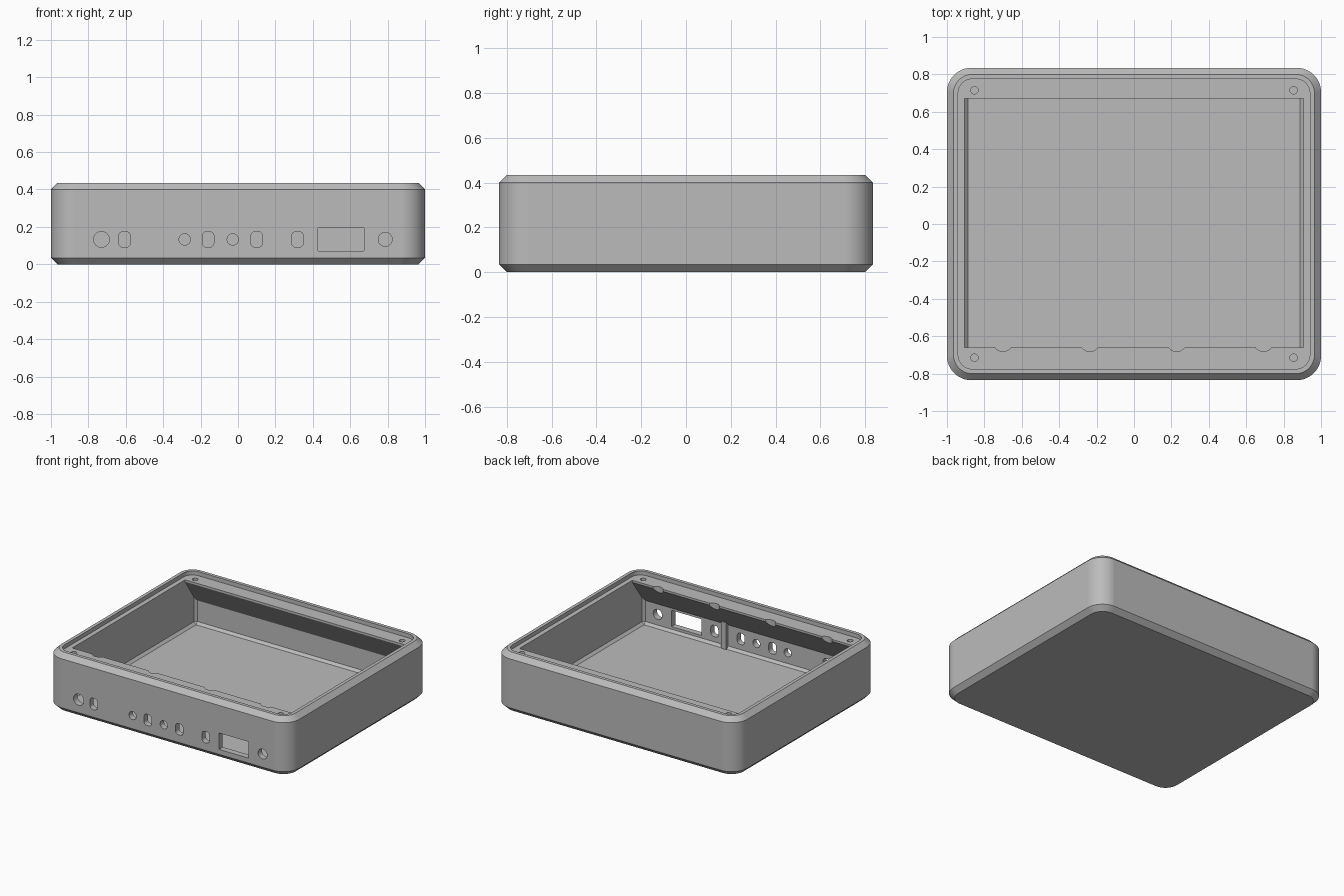
import bpy, bmesh, math
from mathutils import Vector

old = bpy.data.objects.get("Cube")
if old:
    bpy.data.objects.remove(old, do_unlink=True)

grey = bpy.data.materials.new("plain grey")
grey.use_nodes = True
colour = (0.5, 0.5, 0.5, 1)
grey.diffuse_color = colour
grey.node_tree.nodes["Principled BSDF"].inputs["Base Color"].default_value = colour

HX, HY, TOP = 1.0, 0.835, 0.435
FLOOR, LEDGE = 0.035, 0.405
PORT_Z = 0.133


def make_object(name, bm):
    bmesh.ops.recalc_face_normals(bm, faces=bm.faces)
    mesh = bpy.data.meshes.new(name)
    bm.to_mesh(mesh)
    bm.free()
    mesh.materials.append(grey)
    obj = bpy.data.objects.new(name, mesh)
    bpy.context.collection.objects.link(obj)
    return obj


def rounded_rect(hx, hy, r, steps=12):
    """Corner arcs, counter-clockwise."""
    pts = []
    for q, (sx, sy) in enumerate([(1, 1), (-1, 1), (-1, -1), (1, -1)]):
        for i in range(steps + 1):
            a = math.pi / 2 * (q + i / steps)
            pts.append((sx * (hx - r) + r * math.cos(a), sy * (hy - r) + r * math.sin(a)))
    return pts


def prism(name, outline, offset):
    """Extrude a planar outline by an offset."""
    bm = bmesh.new()
    face = bm.faces.new([bm.verts.new(p) for p in outline])
    new = bmesh.ops.extrude_face_region(bm, geom=[face])["geom"]
    verts = [v for v in new if isinstance(v, bmesh.types.BMVert)]
    bmesh.ops.translate(bm, verts=verts, vec=Vector(offset))
    return make_object(name, bm)


def cut(target, cutter):
    cutter.hide_render = True
    mod = target.modifiers.new("cut", "BOOLEAN")
    mod.operation = "DIFFERENCE"
    mod.solver = "EXACT"
    mod.object = cutter
    graph = bpy.context.evaluated_depsgraph_get()
    mesh = bpy.data.meshes.new_from_object(target.evaluated_get(graph))
    target.modifiers.clear()
    target.data = mesh
    bpy.data.objects.remove(cutter, do_unlink=True)


# Outer case: stacked rounded rectangles as (inset, height, corner radius)
levels = [(0.035, 0, 0.1), (0, 0.035, 0.13), (0, TOP - 0.035, 0.13),
          (0.035, TOP, 0.1), (0.06, TOP, 0.075), (0.06, LEDGE, 0.075)]
bm = bmesh.new()
rings = [[bm.verts.new((x, y, z)) for x, y in rounded_rect(HX - d, HY - d, r)]
         for d, z, r in levels]
for low, high in zip(rings, rings[1:]):
    for i in range(len(low)):
        j = (i + 1) % len(low)
        bm.faces.new((low[i], low[j], high[j], high[i]))
bm.faces.new(rings[0])
bm.faces.new(rings[-1])
case = make_object("case_body", bm)

# Inner cavity, with sloping undersides beneath the front and back ledges
half = [(0.79, FLOOR), (0.79, 0.21), (0.67, 0.39), (0.67, 0.6)]
profile = half + [(-max(y, 0.66) if y > 0.7 else -0.66, z) for y, z in reversed(half)]
cavity = prism("cavity_cutter", [(-0.905, y, z) for y, z in profile], (1.81, 0, 0))
bm = bmesh.new()
bm.from_mesh(cavity.data)
low_edges = [e for e in bm.edges
             if all(v.co.z < 0.22 for v in e.verts)
             and min(v.co.z for v in e.verts) < 0.1]
bmesh.ops.bevel(bm, geom=low_edges, offset=0.018, segments=1, affect="EDGES")
bm.to_mesh(cavity.data)
bm.free()
cut(case, cavity)


def ring_xy(x, y, z, r, n=24):
    return [(x + r * math.cos(math.tau * i / n), y + r * math.sin(math.tau * i / n), z)
            for i in range(n)]


# Screw holes in the ledge corners
for sx in (-1, 1):
    for sy in (-1, 1):
        hole = ring_xy(sx * 0.853, sy * 0.715, LEDGE - 0.05, 0.02)
        cut(case, prism("screw_cutter", hole, (0, 0, 0.2)))

# Round notches along the front ledge
for i in range(4):
    notch = ring_xy(-0.7 + 0.464 * i, -0.63, 0.23, 0.052)
    cut(case, prism("notch_cutter", notch, (0, 0, 0.3)))

# Front sockets as (x, half width, half height, corner radius)
slots = [(x, 0.031, 0.042, 0.024) for x in (-0.607, -0.16, 0.1, 0.318)]
rounds = [(x, r, r, r - 0.0005) for x, r in
          ((-0.73, 0.042), (-0.285, 0.03), (-0.028, 0.03), (0.787, 0.037))]
for x, hw, hh, r in slots + rounds + [(0.55, 0.123, 0.061, 0.002)]:
    outline = [(x + px, -0.9, PORT_Z + pz) for px, pz in rounded_rect(hw, hh, r, 6)]
    cut(case, prism("socket_cutter", outline, (0, 0.2, 0)))

# Upright rib inside the front wall
rib = prism("inner_rib", [(0.205, -0.8, FLOOR - 0.01), (0.245, -0.8, FLOOR - 0.01),
                          (0.245, -0.765, FLOOR - 0.01), (0.205, -0.765, FLOOR - 0.01)],
            (0, 0, 0.21))

# Smooth corners, crisp chamfers
bpy.ops.object.select_all(action="DESELECT")
case.select_set(True)
bpy.context.view_layer.objects.active = case
bpy.ops.object.shade_smooth_by_angle(angle=math.radians(30))
weighted = case.modifiers.new("flat_face_normals", "WEIGHTED_NORMAL")
weighted.keep_sharp = True
